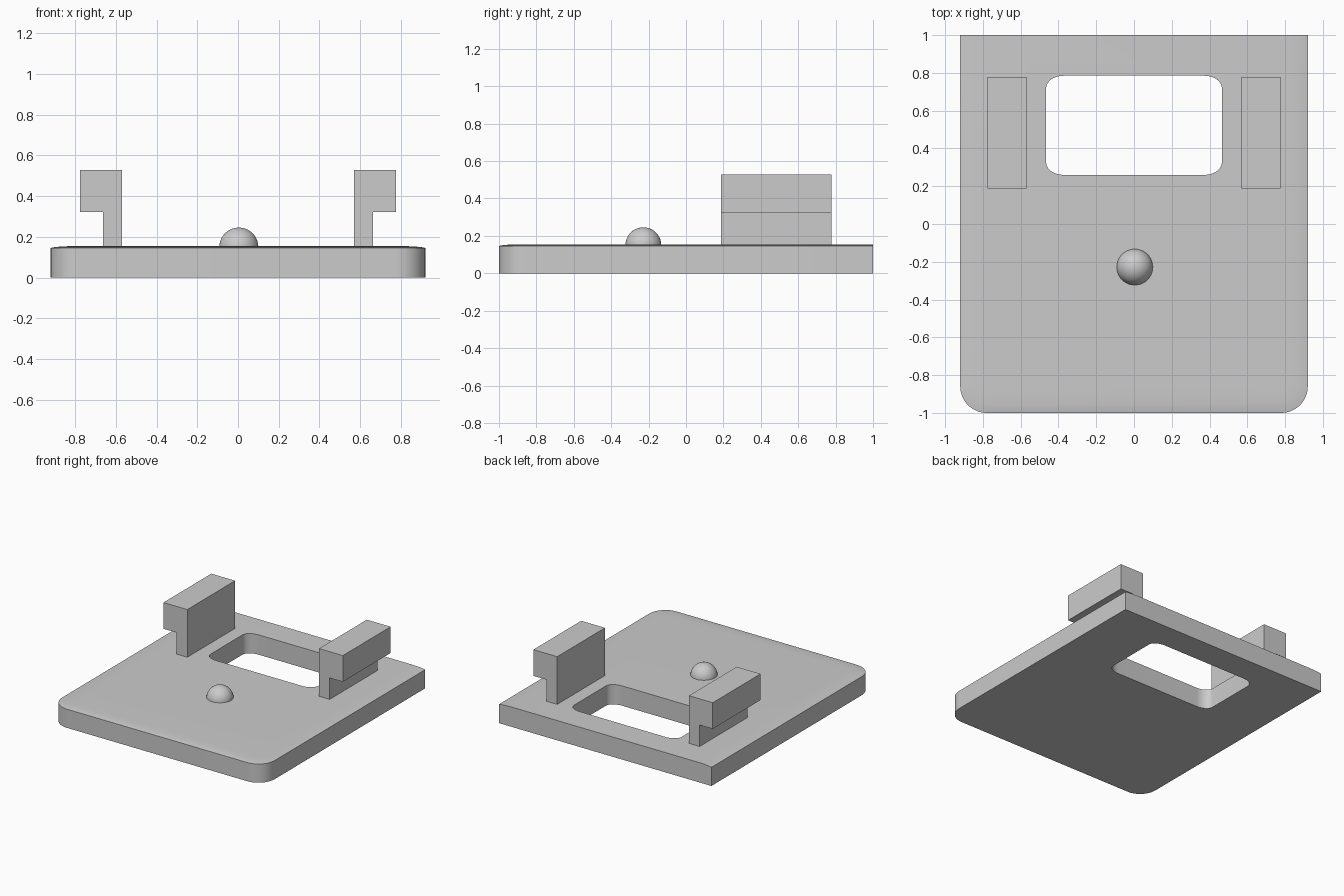
import bpy, bmesh, math

if "Cube" in bpy.data.objects:
    bpy.data.objects.remove(bpy.data.objects["Cube"])

grey = bpy.data.materials.new("light grey")
grey.diffuse_color = (0.6, 0.6, 0.6, 1)
grey.use_nodes = True
grey.node_tree.nodes["Principled BSDF"].inputs["Base Color"].default_value = grey.diffuse_color


def finish(name, bm, smooth=None):
    bmesh.ops.recalc_face_normals(bm, faces=bm.faces)
    mesh = bpy.data.meshes.new(name)
    bm.to_mesh(mesh)
    bm.free()
    ob = bpy.data.objects.new(name, mesh)
    bpy.context.collection.objects.link(ob)
    mesh.materials.append(grey)
    if smooth:
        smooth_object(ob, smooth)
    return ob


def smooth_object(ob, angle):
    bpy.ops.object.select_all(action='DESELECT')
    ob.select_set(True)
    bpy.context.view_layer.objects.active = ob
    bpy.ops.object.shade_smooth_by_angle(angle=math.radians(angle))


def loft(name, loops):
    """Closed solid through equal-length loops of 3D points."""
    bm = bmesh.new()
    rings = [[bm.verts.new(p) for p in loop] for loop in loops]
    n = len(rings[0])
    for a, b in zip(rings, rings[1:]):
        for i in range(n):
            j = (i + 1) % n
            bm.faces.new((a[i], a[j], b[j], b[i]))
    bm.faces.new(rings[0][::-1])
    bm.faces.new(rings[-1])
    return finish(name, bm)


def arc(cx, cy, rx, ry, start, steps=12):
    return [(cx + rx * math.cos(math.radians(start + 90 * i / steps)),
             cy + ry * math.sin(math.radians(start + 90 * i / steps)))
            for i in range(steps + 1)]


def plate_outline(inset, z):
    # square back corners, rounded front corners
    w, f, r = 0.92 - inset, -1 + inset, 0.14 - inset * 0.5
    pts = [(w, 1), (-w, 1)] + arc(-w + r, f + r, r, r, 180) + arc(w - r, f + r, r, r, 270)
    return [(x, y, z) for x, y in pts]


# Base plate with a gently crowned upper rim
plate = loft("base_plate", [plate_outline(0, 0), plate_outline(0, 0.146),
                            plate_outline(0.02, 0.150), plate_outline(0.05, 0.153),
                            plate_outline(0.1, 0.155)])

# Rounded window opening through the plate
x, y0, y1, rx, ry = 0.465, 0.26, 0.785, 0.095, 0.065
window = (arc(x - rx, y1 - ry, rx, ry, 0) + arc(-x + rx, y1 - ry, rx, ry, 90) +
          arc(-x + rx, y0 + ry, rx, ry, 180) + arc(x - rx, y0 + ry, rx, ry, 270))
cutter = loft("window_cutter", [[(px, py, z) for px, py in window] for z in (-0.2, 0.4)])
cut = plate.modifiers.new("window", 'BOOLEAN')
cut.operation, cut.solver, cut.object = 'DIFFERENCE', 'EXACT', cutter
bpy.context.view_layer.update()
cut_mesh = bpy.data.meshes.new_from_object(
    plate.evaluated_get(bpy.context.evaluated_depsgraph_get()))
plate.modifiers.clear()
plate.data = cut_mesh
bpy.data.objects.remove(cutter)
smooth_object(plate, 30)

# Pair of L-shaped hooks overhanging outwards
hook = [(0.57, 0.14), (0.662, 0.14), (0.662, 0.323), (0.776, 0.323), (0.776, 0.528), (0.57, 0.528)]
for side, name in ((1, "right_hook"), (-1, "left_hook")):
    loft(name, [[(side * px, py, pz) for px, pz in hook] for py in (0.187, 0.778)])

# Round button
bm = bmesh.new()
bmesh.ops.create_uvsphere(bm, u_segments=40, v_segments=20, radius=0.096)
bmesh.ops.translate(bm, verts=bm.verts, vec=(0.004, -0.228, 0.15))
bmesh.ops.bisect_plane(bm, geom=bm.verts[:] + bm.edges[:] + bm.faces[:],
                       plane_co=(0, 0, 0.14), plane_no=(0, 0, 1), clear_inner=True)
finish("button", bm, 40)
